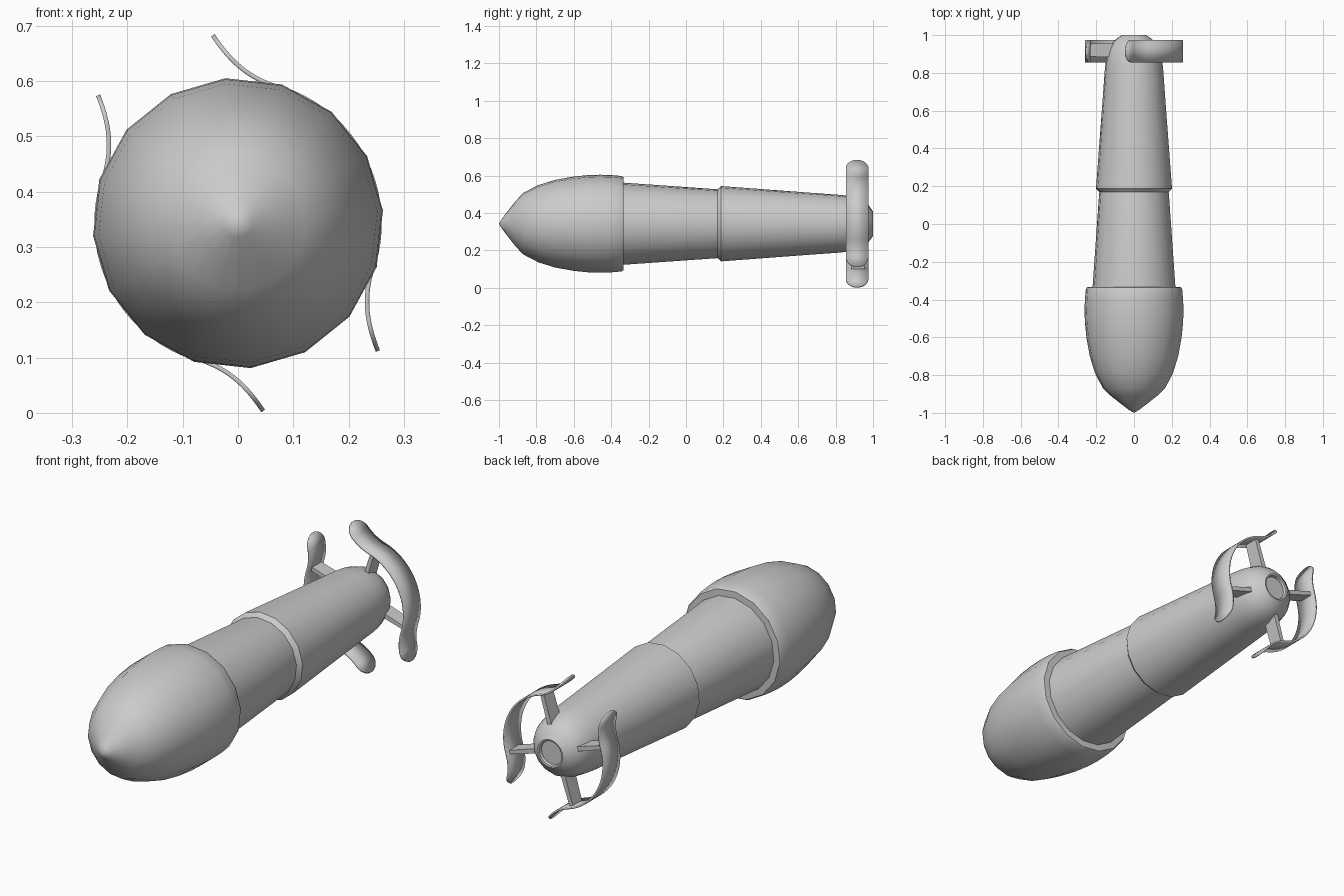
import bpy, bmesh
from math import sin, cos, radians, sqrt
from mathutils import Vector
from mathutils.geometry import interpolate_bezier

if "Cube" in bpy.data.objects:
    bpy.data.objects.remove(bpy.data.objects["Cube"])

AXIS_Z = 0.343
FIN_Y = 0.915
SIDES = 16


def finish(name, bm, angle=32):
    bmesh.ops.recalc_face_normals(bm, faces=bm.faces)
    me = bpy.data.meshes.new(name)
    bm.to_mesh(me)
    bm.free()
    ob = bpy.data.objects.new(name, me)
    bpy.context.collection.objects.link(ob)
    bpy.ops.object.select_all(action='DESELECT')
    ob.select_set(True)
    bpy.context.view_layer.objects.active = ob
    bpy.ops.object.shade_smooth_by_angle(angle=radians(angle))
    return ob


def lathe(name, profile):
    """Revolve (y, radius) pairs around the long axis; both ends are closed."""
    bm = bmesh.new()
    rings = []
    for y, r in profile:
        if r == 0:
            rings.append([bm.verts.new((0, y, AXIS_Z))] * SIDES)
            continue
        ring = []
        for i in range(SIDES):
            a = radians(5 + i * 360 / SIDES)
            ring.append(bm.verts.new((r * cos(a), y, AXIS_Z + r * sin(a))))
        rings.append(ring)
    for a, b in zip(rings, rings[1:]):
        for i in range(SIDES):
            j = (i + 1) % SIDES
            quad = list(dict.fromkeys([a[i], a[j], b[j], b[i]]))
            bm.faces.new(quad)
    for ring in (rings[0], rings[-1]):
        if ring[0] is not ring[1]:
            bm.faces.new(ring)
    return finish(name, bm)


def polar(angle, u, v, y):
    """Point u outwards along the angle and v sideways, around the axis."""
    a = radians(angle)
    return Vector((u * cos(a) - v * sin(a), y, AXIS_Z + u * sin(a) + v * cos(a)))


def fin(name, angle):
    # half of the section: arc around the body, then an outward flare
    half = [Vector((0.256 * cos(radians(t)), 0.256 * sin(radians(t)), 0))
            for t in range(0, 45, 5)]
    half += interpolate_bezier(Vector((.181, .181, 0)), Vector((.139, .223, 0)),
                               Vector((.1236, .262, 0)), Vector((.117, .322, 0)), 22)
    left = [0.0]
    for p, q in zip(half[::-1], half[-2::-1]):
        left.append(left[-1] + (p - q).length)
    left.reverse()
    path = [(p.x, -p.y, d) for p, d in zip(half[:0:-1], left[:0:-1])]
    path += [(p.x, p.y, d) for p, d in zip(half, left)]
    bm = bmesh.new()
    rows = []
    for u, v, d in path:
        k = max(0.0, 1 - d / 0.055)
        w = max(0.012, 0.06 * sqrt(1 - k * k))      # rounded tips
        rows.append([bm.verts.new(polar(angle, u, v, FIN_Y + s * w)) for s in (-1, 1)])
    for a, b in zip(rows, rows[1:]):
        bm.faces.new((a[0], a[1], b[1], b[0]))
    ob = finish(name, bm)
    mod = ob.modifiers.new("thickness", 'SOLIDIFY')
    mod.thickness = 0.008
    mod.offset = 0


def strut(name, angle):
    bm = bmesh.new()
    ends = []
    for r, w, t in ((0.11, 0.036, 0.011), (0.256, 0.034, 0.009)):
        ends.append([bm.verts.new(polar(angle, r, sv * t, FIN_Y + 0.005 + sy * w))
                     for sv, sy in ((-1, -1), (1, -1), (1, 1), (-1, 1))])
    for i in range(4):
        j = (i + 1) % 4
        bm.faces.new((ends[0][i], ends[0][j], ends[1][j], ends[1][i]))
    for e in ends:
        bm.faces.new(e)
    finish(name, bm)


# bulbous nose with a rear shoulder
lathe("nose", [(-1, 0), (-0.985, 0.026), (-0.95, 0.072), (-0.91, 0.123), (-0.87, 0.165),
               (-0.79, 0.207), (-0.70, 0.235), (-0.60, 0.253), (-0.52, 0.261),
               (-0.46, 0.263), (-0.40, 0.261), (-0.345, 0.256), (-0.335, 0.250),
               (-0.333, 0.21)])

# tapering middle section
lathe("middle_body", [(-0.36, 0.222), (0.165, 0.185), (0.19, 0.18)])

# rear section with a front lip, rounded end and shallow recess
lathe("rear_body", [(0.165, 0.17), (0.168, 0.184), (0.188, 0.202), (0.60, 0.171),
                    (0.82, 0.155), (0.87, 0.149), (0.91, 0.140), (0.945, 0.126),
                    (0.97, 0.106), (0.987, 0.085), (1.0, 0.065), (0.998, 0.058),
                    (0.985, 0.055)])

# two wrapped tail fins, each on two struts
for n, angle in enumerate((27.6, 207.6), 1):
    fin(f"tail_fin_{n}", angle)
    for side, off in (("a", -45), ("b", 45)):
        strut(f"fin_strut_{n}{side}", angle + off)
